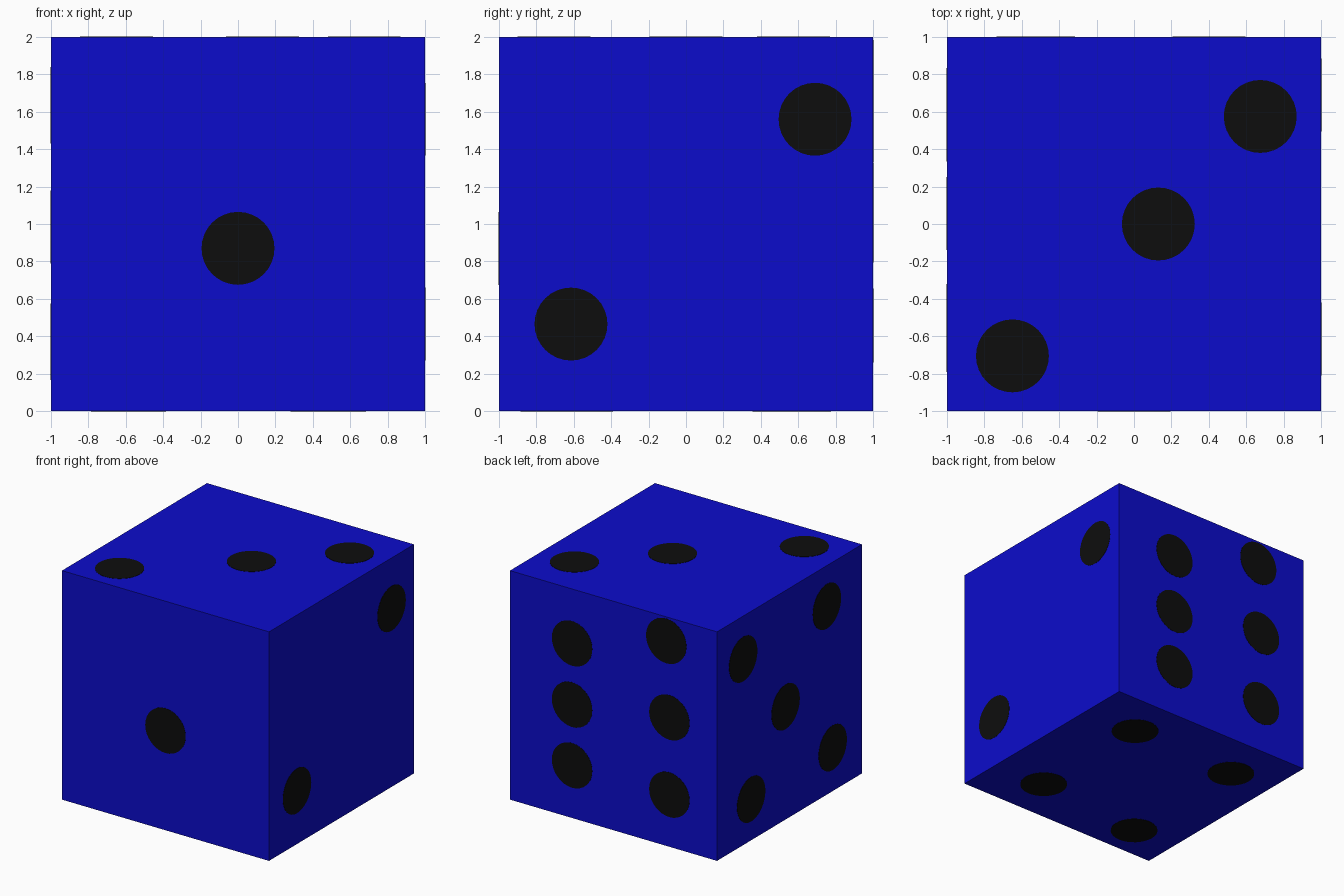
import bpy
import bmesh
from mathutils import Matrix, Vector

if "Cube" in bpy.data.objects:
    bpy.data.objects.remove(bpy.data.objects["Cube"])

PIP_RADIUS = 0.195
PLATE = 0.002  # how far each painted dot stands off its face


def material(name, rgb):
    m = bpy.data.materials.new(name)
    m.diffuse_color = (*rgb, 1)
    m.use_nodes = True
    m.node_tree.nodes["Principled BSDF"].inputs["Base Color"].default_value = m.diffuse_color
    return m


blue = material("blue", (0.0037, 0.0037, 0.6))
black = material("black", (0.004, 0.004, 0.004))


def add_object(name, bm, mat):
    mesh = bpy.data.meshes.new(name)
    bm.to_mesh(mesh)
    bm.free()
    mesh.materials.append(mat)
    bpy.context.collection.objects.link(bpy.data.objects.new(name, mesh))


# Body: a sharp-edged cube standing on the ground
bm = bmesh.new()
bmesh.ops.create_cube(bm, size=2, matrix=Matrix.Translation((0, 0, 1)))
add_object("cube_body", bm, blue)


# Dots: thin round plates on one side of the cube
def add_dots(name, normal, points):
    normal = Vector(normal)
    turn = normal.to_track_quat('Z', 'Y').to_matrix().to_4x4()
    bm = bmesh.new()
    for p in points:
        bmesh.ops.create_cone(bm, cap_ends=True, segments=32,
                              radius1=PIP_RADIUS, radius2=PIP_RADIUS,
                              depth=2 * PLATE,
                              matrix=Matrix.Translation(p) @ turn)
    add_object(name, bm, black)


add_dots("front_dot", (0, -1, 0), [(0, -1, 0.87)])
add_dots("right_dots", (1, 0, 0),
         [(1, y, z) for y, z in ((-0.615, 0.465), (0.69, 1.56))])
add_dots("top_dots", (0, 0, 1),
         [(x, y, 2) for x, y in ((0.675, 0.575), (0.13, 0), (-0.65, -0.705))])
add_dots("bottom_dots", (0, 0, -1),
         [(x, y, 0) for x, y in ((0.475, 0.58), (0.49, -0.585),
                                 (-0.59, 0.55), (-0.58, -0.69))])
add_dots("left_dots", (-1, 0, 0),
         [(-1, y, z) for y, z in ((0.64, 1.625), (-0.515, 1.645), (0.055, 0.985),
                                  (-0.595, 0.38), (0.53, 0.36))])
add_dots("back_dots", (0, 1, 0),
         [(x, 1, z) for x, z in ((0.4, 1.525), (0.4, 0.99), (0.4, 0.46),
                                 (-0.51, 1.79), (-0.54, 1.13), (-0.54, 0.455))])
